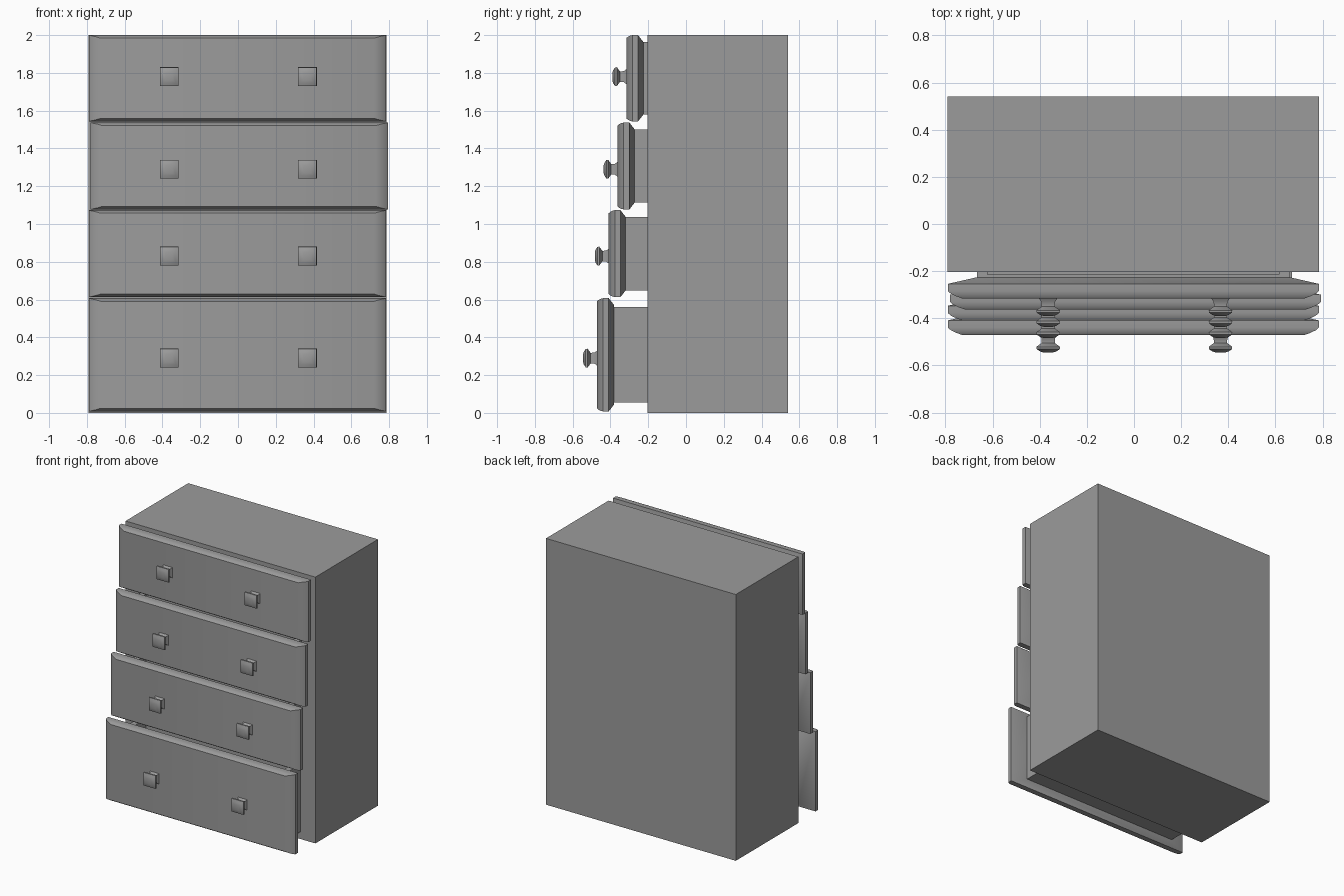
import bpy, bmesh, math

if "Cube" in bpy.data.objects:
    bpy.data.objects.remove(bpy.data.objects["Cube"])

# Dark grey paint shared by all parts
paint = bpy.data.materials.new("dark_grey")
paint.diffuse_color = (0.33, 0.33, 0.33, 1)
paint.use_nodes = True
paint.node_tree.nodes["Principled BSDF"].inputs["Base Color"].default_value = paint.diffuse_color


def finish(name, bm, smooth=None):
    bmesh.ops.recalc_face_normals(bm, faces=bm.faces)
    mesh = bpy.data.meshes.new(name)
    bm.to_mesh(mesh)
    bm.free()
    mesh.materials.append(paint)
    obj = bpy.data.objects.new(name, mesh)
    bpy.context.collection.objects.link(obj)
    if smooth:
        bpy.ops.object.select_all(action='DESELECT')
        bpy.context.view_layer.objects.active = obj
        obj.select_set(True)
        bpy.ops.object.shade_smooth_by_angle(angle=math.radians(smooth))


def bridge(bm, rings):
    """Join successive four-corner rings and cap both ends."""
    for a, b in zip(rings, rings[1:]):
        for i in range(4):
            j = (i + 1) % 4
            bm.faces.new((a[i], a[j], b[j], b[i]))
    bm.faces.new(rings[0])
    bm.faces.new(rings[-1][::-1])


def loft(bm, stations):
    """Rectangular rings along y: (y, x0, x1, z0, z1)."""
    bridge(bm, [[bm.verts.new(p) for p in
                 ((x0, y, z0), (x1, y, z0), (x1, y, z1), (x0, y, z1))]
                for y, x0, x1, z0, z1 in stations])


def drawer_front(name, cx, y, z0, z1):
    # offset behind the front, half width, inset in z
    profile = [(0, 0.725, 0.016), (0.008, 0.748, 0.009), (0.02, 0.774, 0.003),
               (0.032, 0.787, 0), (0.062, 0.787, 0), (0.09, 0.664, 0.036)]
    bm = bmesh.new()
    loft(bm, [(y + d, cx - w, cx + w, z0 + i, z1 - i) for d, w, i in profile])
    finish(name, bm, 40)


def drawer_box(name, cx, y, z0, z1):
    # open-topped tray behind the drawer front
    x0, x1, back = cx - 0.664, cx + 0.664, 0.45
    wall, front, floor = 0.045, 0.013, 0.03
    bm = bmesh.new()

    def ring(a, b, c, d, z):
        return [bm.verts.new(p) for p in ((a, c, z), (b, c, z), (b, d, z), (a, d, z))]

    inner = (x0 + wall, x1 - wall, y + front, back - wall)
    bridge(bm, [ring(x0, x1, y, back, z0), ring(x0, x1, y, back, z1),
                ring(*inner, z1), ring(*inner, z0 + floor)])
    finish(name, bm)


def knob(name, x, y, z):
    # square knob: offset in front of the panel, half size
    profile = [(-0.004, 0.042), (0.014, 0.029), (0.034, 0.028),
               (0.05, 0.05), (0.06, 0.049), (0.07, 0.034), (0.074, 0.02)]
    bm = bmesh.new()
    loft(bm, [(y - d, x - r, x + r, z - r, z + r) for d, r in profile])
    finish(name, bm, 50)


# Cabinet carcass
bm = bmesh.new()
loft(bm, [(-0.203, -0.792, 0.785, 0, 2), (0.54, -0.792, 0.785, 0, 2)])
finish("cabinet_body", bm)

# Drawers, top to bottom: centre x, front y, bottom z, top z, knob z
drawers = [(-0.003, -0.316, 1.543, 2.0, 1.78), (0.006, -0.362, 1.077, 1.537, 1.29),
           (-0.003, -0.409, 0.613, 1.073, 0.83), (-0.003, -0.471, 0.008, 0.607, 0.29)]
for n, (cx, y, z0, z1, kz) in enumerate(drawers, 1):
    trim = 0.046 if n == 4 else 0.036
    drawer_front(f"drawer_front_{n}", cx, y, z0, z1)
    drawer_box(f"drawer_box_{n}", cx, y + 0.088, z0 + trim, z1 - trim)
    for side, kx in (("left", -0.364), ("right", 0.367)):
        knob(f"knob_{side}_{n}", kx, y, kz)
